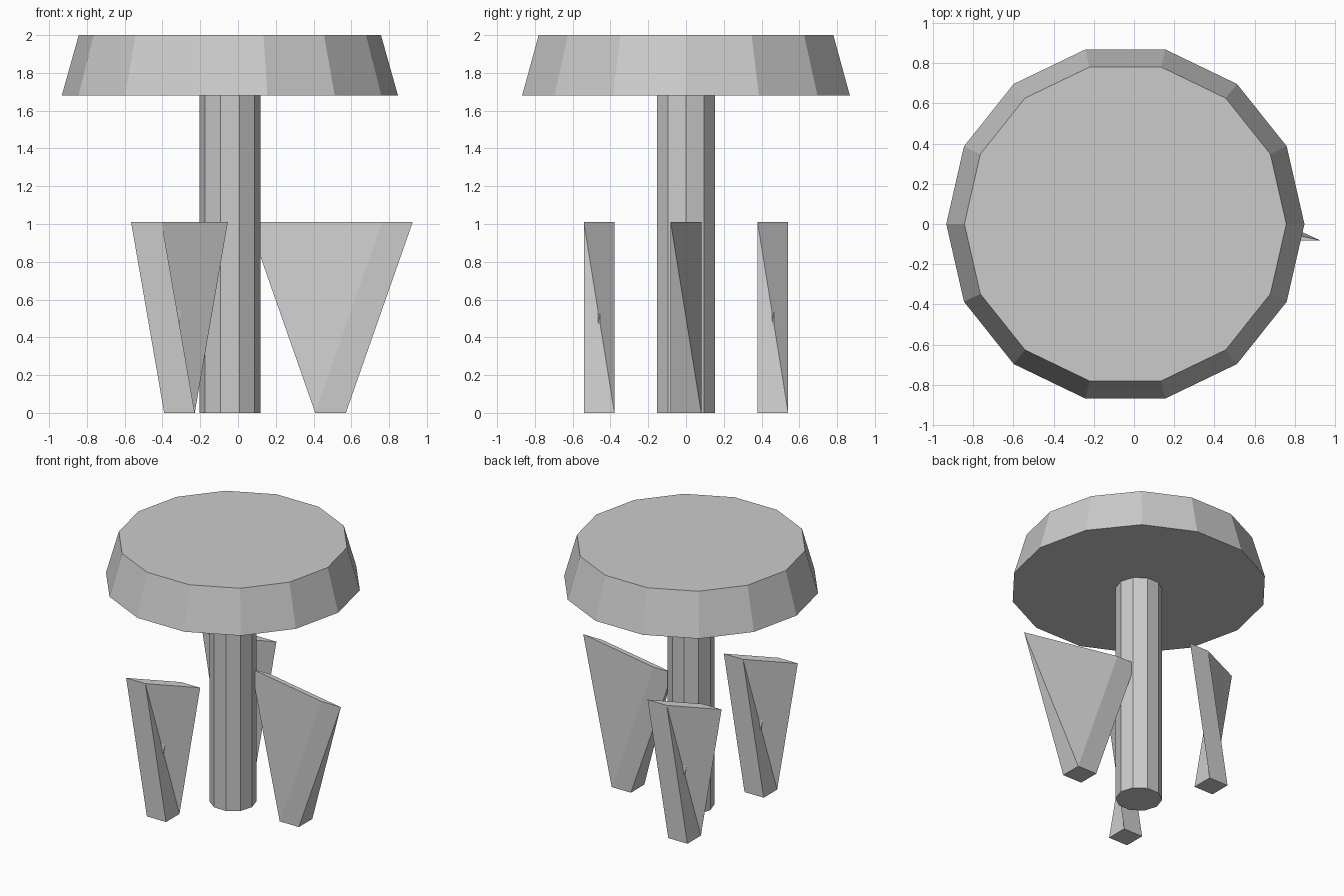
import bpy
import bmesh
import math

if "Cube" in bpy.data.objects:
    bpy.data.objects.remove(bpy.data.objects["Cube"])

grey = bpy.data.materials.new("plain_grey")
grey.diffuse_color = (0.6, 0.6, 0.6, 1.0)
grey.use_nodes = True
grey.node_tree.nodes["Principled BSDF"].inputs["Base Color"].default_value = grey.diffuse_color

AXIS_X = -0.043   # table axis
STOOL_TOP = 1.01


def mesh_object(name, bm):
    bmesh.ops.recalc_face_normals(bm, faces=bm.faces)
    mesh = bpy.data.meshes.new(name)
    bm.to_mesh(mesh)
    bm.free()
    mesh.materials.append(grey)
    obj = bpy.data.objects.new(name, mesh)
    bpy.context.collection.objects.link(obj)
    return obj


def prism(name, sides, r_bottom, r_top, z0, z1):
    """Flat-sided column or frustum with a corner pointing along x."""
    bm = bmesh.new()
    rings = []
    for r, z in ((r_bottom, z0), (r_top, z1)):
        rings.append([bm.verts.new((AXIS_X + r * math.cos(math.tau * i / sides),
                                    r * math.sin(math.tau * i / sides), z))
                      for i in range(sides)])
    low, high = rings
    for i in range(sides):
        j = (i + 1) % sides
        bm.faces.new((low[i], low[j], high[j], high[i]))
    bm.faces.new(low[::-1])
    bm.faces.new(high)
    return mesh_object(name, bm)


def stool(name, cx, cy, shear, h=0.081):
    """Square foot rising to a sheared top; the twisted sides fold on a diagonal."""
    bm = bmesh.new()

    def corner(sx, sy, top):
        shift = -sy * shear if top else 0.0
        return bm.verts.new((cx + sx * h + shift, cy + sy * h, STOOL_TOP if top else 0.0))

    b = {(sx, sy): corner(sx, sy, False) for sx in (-1, 1) for sy in (-1, 1)}
    t = {(sx, sy): corner(sx, sy, True) for sx in (-1, 1) for sy in (-1, 1)}
    loop = ((-1, -1), (1, -1), (1, 1), (-1, 1))
    bm.faces.new([b[k] for k in reversed(loop)])
    bm.faces.new([t[k] for k in loop])
    for s in (-1, 1):
        # planar front or back panel
        bm.faces.new((b[-s, s], t[-s, s], t[s, s], b[s, s]))
        # folded side panel
        near, far = (s, -s), (s, s)
        bm.faces.new((b[near], b[far], t[near]))
        bm.faces.new((b[far], t[far], t[near]))
    return mesh_object(name, bm)


# Table
prism("table_top", 14, 0.89, 0.80, 1.68, 2.0)
prism("table_leg", 10, 0.162, 0.162, 0.0, 1.68)

# Three stools around the leg
stool("front_stool", -0.31, -0.46, -0.175)
stool("back_stool", -0.31, 0.46, -0.175)
stool("right_stool", 0.49, 0.0, 0.354)
